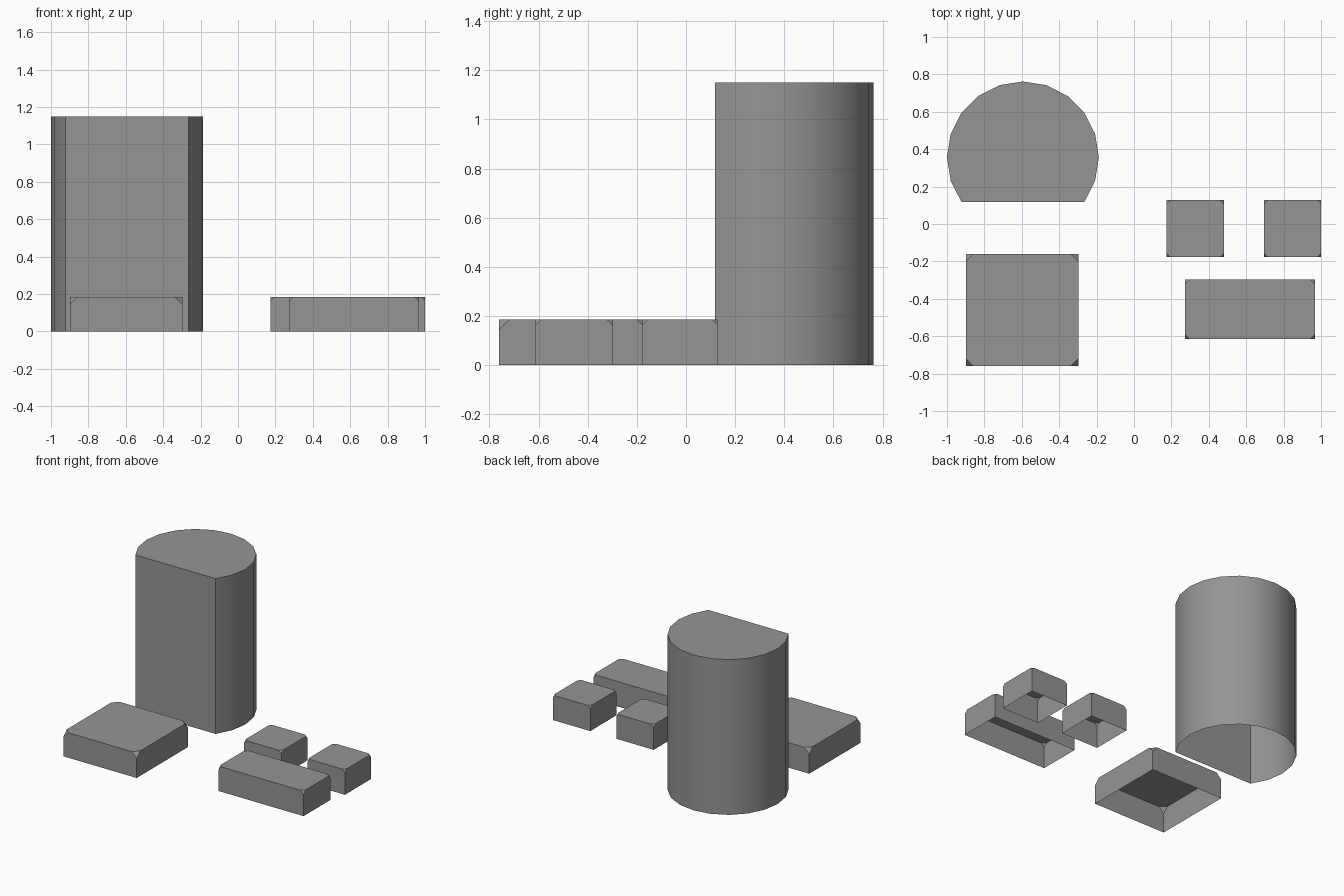
import bpy
import bmesh
import math

cube = bpy.data.objects.get("Cube")
if cube:
    bpy.data.objects.remove(cube, do_unlink=True)

grey = bpy.data.materials.new("plain_grey")
grey.use_nodes = True
COLOUR = (0.3, 0.3, 0.3, 1.0)
grey.diffuse_color = COLOUR
grey.node_tree.nodes["Principled BSDF"].inputs["Base Color"].default_value = COLOUR


def finish(name, bm):
    """Remove the underside to leave an open shell, then make the object."""
    bmesh.ops.recalc_face_normals(bm, faces=bm.faces)
    under = [f for f in bm.faces if f.normal.z < -0.9]
    bmesh.ops.delete(bm, geom=under, context="FACES")
    mesh = bpy.data.meshes.new(name)
    bm.to_mesh(mesh)
    bm.free()
    mesh.materials.append(grey)
    obj = bpy.data.objects.new(name, mesh)
    bpy.context.collection.objects.link(obj)
    return obj


def extrude_profile(points, height):
    """Closed prism standing on the ground."""
    bm = bmesh.new()
    base = bm.faces.new([bm.verts.new((x, y, 0)) for x, y in points])
    result = bmesh.ops.extrude_face_region(bm, geom=[base], use_keep_orig=True)
    top = [v for v in result["geom"] if isinstance(v, bmesh.types.BMVert)]
    bmesh.ops.translate(bm, verts=top, vec=(0, 0, height))
    return bm


def low_block(name, x0, x1, y0, y1, cut):
    """Low box with its four top corners clipped off."""
    bm = extrude_profile([(x0, y0), (x1, y0), (x1, y1), (x0, y1)], 0.185)
    corners = [v for v in bm.verts if v.co.z > 0.1]
    bmesh.ops.bevel(bm, geom=corners, offset=cut, offset_type="OFFSET",
                    segments=1, profile=0.5, affect="VERTICES")
    return finish(name, bm)


# Tall round tower with a flat front
SIDES, RADIUS, CX, CY = 20, 0.406, -0.594, 0.356
step = 2 * math.pi / SIDES
arc = [(CX + RADIUS * math.cos(i * step), CY + RADIUS * math.sin(i * step))
       for i in range(-2, 13)]
tower = finish("flat_fronted_tower", extrude_profile(arc, 1.15))
bpy.ops.object.select_all(action="DESELECT")
tower.select_set(True)
bpy.context.view_layer.objects.active = tower
bpy.ops.object.shade_smooth_by_angle(angle=math.radians(30))

# Low blocks
low_block("square_block", -0.898, -0.298, -0.76, -0.16, 0.04)
low_block("long_block", 0.272, 0.967, -0.614, -0.298, 0.024)
for side, x in (("right", 0.175), ("left", 0.695)):
    low_block(side + "_small_block", x, x + 0.305, -0.177, 0.128, 0.02)
